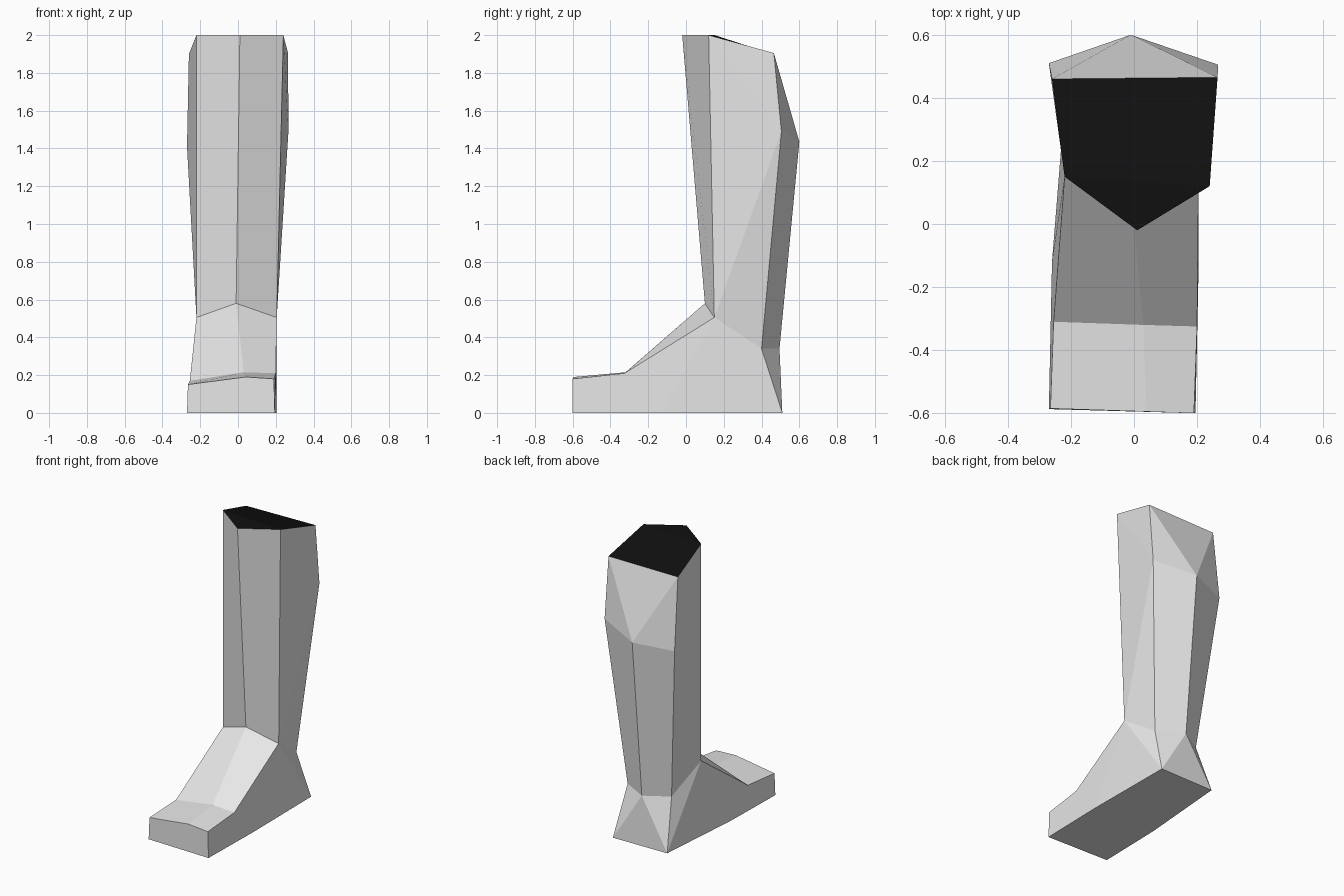
import bpy, bmesh

cube = bpy.data.objects.get("Cube")
if cube:
    bpy.data.objects.remove(cube, do_unlink=True)


def flat_material(name, rgb):
    mat = bpy.data.materials.new(name)
    mat.use_nodes = True
    colour = (*rgb, 1.0)
    mat.diffuse_color = colour
    bsdf = next(n for n in mat.node_tree.nodes if n.type == 'BSDF_PRINCIPLED')
    bsdf.inputs["Base Color"].default_value = colour
    return mat


grey = flat_material("light grey", (0.8, 0.8, 0.8))
black = flat_material("black opening", (0.005, 0.005, 0.005))

# Landmarks on the centre line
centre = {
    "top": (0.01, -0.02, 2.0), "calf": (-0.01, 0.60, 1.435),
    "shin": (-0.01, 0.10, 0.58), "ankle": (-0.01, 0.495, 0.34),
    "vamp": (0.03, -0.32, 0.215), "toe": (0.04, -0.595, 0.19),
}
# Landmarks on each side: model's left, then model's right
sides = {
    "rim": ((0.24, 0.12, 2.0), (-0.22, 0.15, 2.0)),
    "back_rim": ((0.265, 0.465, 1.905), (-0.26, 0.46, 1.90)),
    "calf": ((0.267, 0.505, 1.49), (-0.27, 0.51, 1.41)),
    "shin": ((0.205, 0.15, 0.505), (-0.22, 0.15, 0.505)),
    "ankle": ((0.165, 0.40, 0.34), (-0.17, 0.40, 0.34)),
    "heel": ((0.20, 0.51, 0.0), (-0.21, 0.505, 0.0)),
    "instep": ((0.205, -0.13, 0.0), (-0.26, -0.12, 0.0)),
    "vamp": ((0.20, -0.325, 0.21), (-0.255, -0.31, 0.17)),
    "toe": ((0.19, -0.60, 0.18), (-0.265, -0.585, 0.15)),
    "sole_toe": ((0.195, -0.60, 0.0), (-0.27, -0.587, 0.0)),
}

bm = bmesh.new()
mid = {k: bm.verts.new(p) for k, p in centre.items()}
left, right = ({k: bm.verts.new(p[i]) for k, p in sides.items()} for i in (0, 1))


def face(*verts, material=0):
    bm.faces.new(verts).material_index = material


for s in (left, right):
    # Shin front, instep and toe top
    face(mid["top"], mid["shin"], s["shin"], s["rim"])
    face(mid["shin"], mid["vamp"], s["vamp"], s["shin"])
    face(mid["vamp"], mid["toe"], s["toe"], s["vamp"])
    # Side of the leg
    face(s["rim"], s["shin"], s["calf"])
    face(s["rim"], s["calf"], s["back_rim"])
    face(s["shin"], s["ankle"], s["calf"])
    # Side of the foot
    face(s["shin"], s["heel"], s["ankle"])
    face(s["shin"], s["instep"], s["heel"])
    face(s["shin"], s["vamp"], s["instep"])
    face(s["vamp"], s["toe"], s["sole_toe"], s["instep"])
    # Calf back and heel
    face(s["back_rim"], s["calf"], mid["calf"])
    face(s["calf"], s["ankle"], mid["ankle"], mid["calf"])
    face(s["ankle"], s["heel"], mid["ankle"])

# Faces spanning both sides
face(left["back_rim"], mid["calf"], right["back_rim"])
face(mid["ankle"], left["heel"], right["heel"])
face(mid["toe"], right["toe"], right["sole_toe"], left["sole_toe"], left["toe"])
face(left["sole_toe"], right["sole_toe"], right["instep"], left["instep"])
face(left["instep"], right["instep"], right["heel"], left["heel"])

# Dark opening at the top
face(mid["top"], left["rim"], right["rim"], material=1)
face(left["rim"], left["back_rim"], right["back_rim"], right["rim"], material=1)

bmesh.ops.recalc_face_normals(bm, faces=bm.faces)
mesh = bpy.data.meshes.new("boot")
bm.to_mesh(mesh)
bm.free()
mesh.materials.append(grey)
mesh.materials.append(black)
boot = bpy.data.objects.new("boot", mesh)
bpy.context.scene.collection.objects.link(boot)
